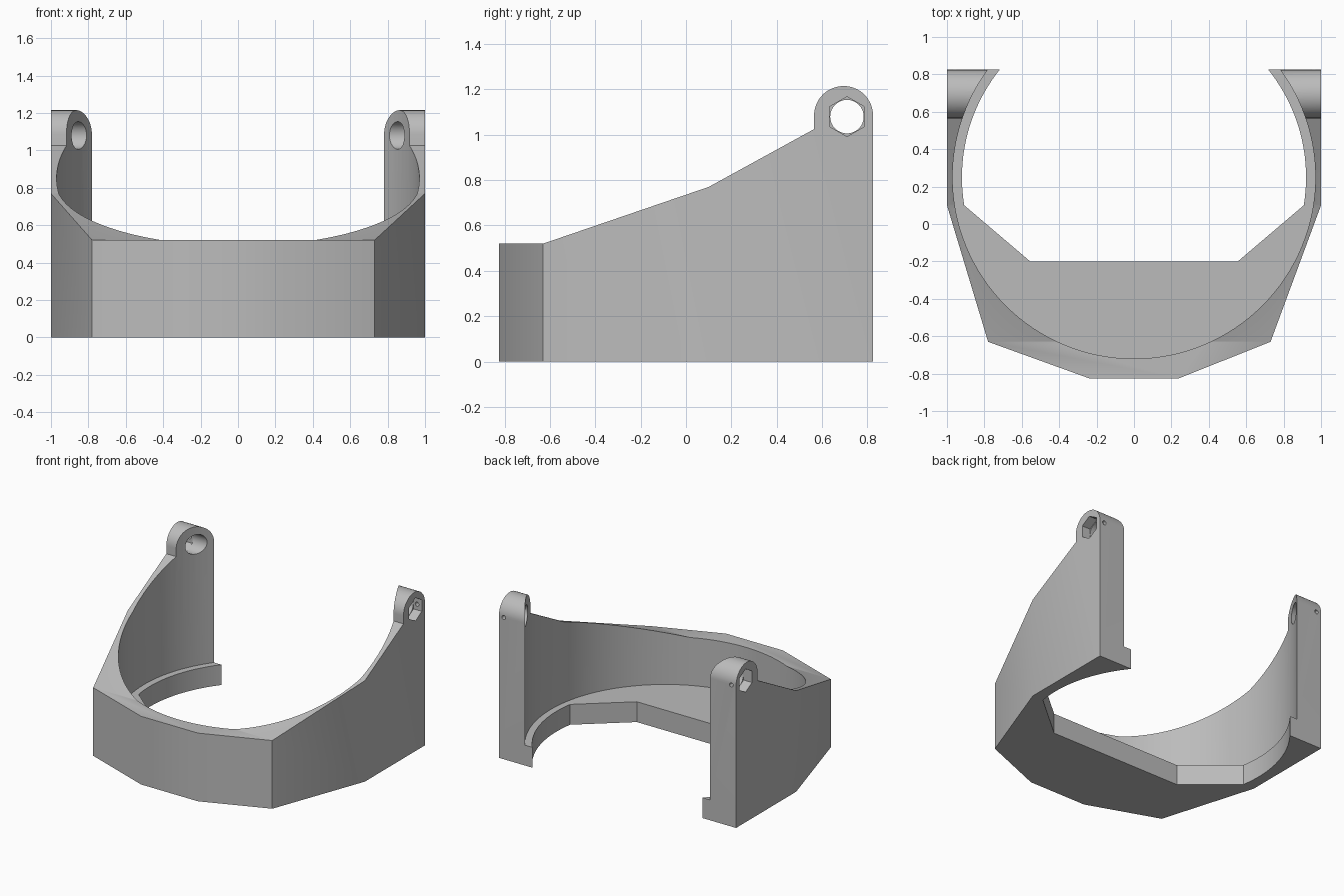
import bpy, bmesh
from math import sin, cos, pi, asin, radians

cube = bpy.data.objects.get("Cube")
if cube:
    bpy.data.objects.remove(cube, do_unlink=True)

grey = bpy.data.materials.new("plain grey")
grey.use_nodes = True
grey.diffuse_color = (0.5, 0.5, 0.5, 1)
grey.node_tree.nodes["Principled BSDF"].inputs["Base Color"].default_value = (0.5, 0.5, 0.5, 1)


def arc(cx, cy, r, a0, a1, n):
    return [(cx + r * cos(a0 + (a1 - a0) * i / n), cy + r * sin(a0 + (a1 - a0) * i / n))
            for i in range(n + 1)]


def ring(cx, cy, r, n, turn=0.0):
    return arc(cx, cy, r, turn, turn + 2 * pi, n)[:-1]


def prism(name, outline, lo, hi, axis="z"):
    """Extrude a 2D outline along an axis: z uses (x, y), x uses (y, z), y uses (x, z)."""
    place = {"z": lambda u, v, w: (u, v, w),
             "x": lambda u, v, w: (w, u, v),
             "y": lambda u, v, w: (u, w, v)}[axis]
    bm = bmesh.new()
    base = bm.faces.new([bm.verts.new(place(u, v, lo)) for u, v in outline])
    out = bmesh.ops.extrude_face_region(bm, geom=[base])
    moved = [g for g in out["geom"] if isinstance(g, bmesh.types.BMVert)]
    bmesh.ops.translate(bm, verts=moved, vec=place(0, 0, hi - lo))
    bmesh.ops.recalc_face_normals(bm, faces=bm.faces)
    mesh = bpy.data.meshes.new(name)
    bm.to_mesh(mesh)
    bm.free()
    mesh.materials.append(grey)
    ob = bpy.data.objects.new(name, mesh)
    bpy.context.collection.objects.link(ob)
    return ob


def combine(body, tool, operation="DIFFERENCE"):
    tool.hide_render = True
    mod = body.modifiers.new("cut", "BOOLEAN")
    mod.operation, mod.solver, mod.object = operation, "EXACT", tool
    bpy.context.view_layer.objects.active = body
    bpy.ops.object.modifier_apply(modifier=mod.name)
    bpy.data.objects.remove(tool, do_unlink=True)


# Faceted outer wall, seen from above
plan = [(-1, 0.9), (-1, 0.1), (-0.78, -0.63), (-0.24, -0.825),
        (0.24, -0.825), (0.73, -0.63), (1, 0.1), (1, 0.9)]
body = prism("bracket_body", plan, -0.1, 1.4)

# Rising side outline with rounded ears at the back
side = [(0.825, 0), (-0.9, 0), (-0.9, 0.52), (-0.63, 0.52), (0.1, 0.77), (0.565, 1.025)]
side += arc(0.695, 1.085, 0.13, pi, 0, 32)
combine(body, prism("side_outline", side, -1.2, 1.2, "x"), "INTERSECT")

# Round bore above the floor lip
combine(body, prism("bore", ring(0, 0.25, 0.97, 128), 0.155, 1.6))

# Opening through the floor lip
a = asin(-0.15 / 0.92)
opening = arc(0, 0.25, 0.92, a, pi - a, 72) + [(-0.555, -0.2), (0.555, -0.2)]
combine(body, prism("floor_opening", opening, -0.2, 0.4))

# Ear holes: round bolt hole, hexagonal nut pocket, small pin hole from the back
for s in (-1, 1):
    lo, hi = sorted((s * 0.6, s * 1.1))
    combine(body, prism("bolt_hole", ring(0.71, 1.08, 0.074, 32), lo, hi, "x"))
    lo, hi = sorted((s * 0.93, s * 1.1))
    combine(body, prism("nut_pocket", ring(0.71, 1.08, 0.088, 6, pi / 2), lo, hi, "x"))
    combine(body, prism("pin_hole", ring(s * 0.96, 1.08, 0.016, 12), 0.72, 0.9, "y"))

# Smooth the curved walls and keep the edges crisp
bpy.ops.object.select_all(action="DESELECT")
body.select_set(True)
bpy.context.view_layer.objects.active = body
bpy.ops.object.shade_smooth_by_angle(angle=radians(25))
